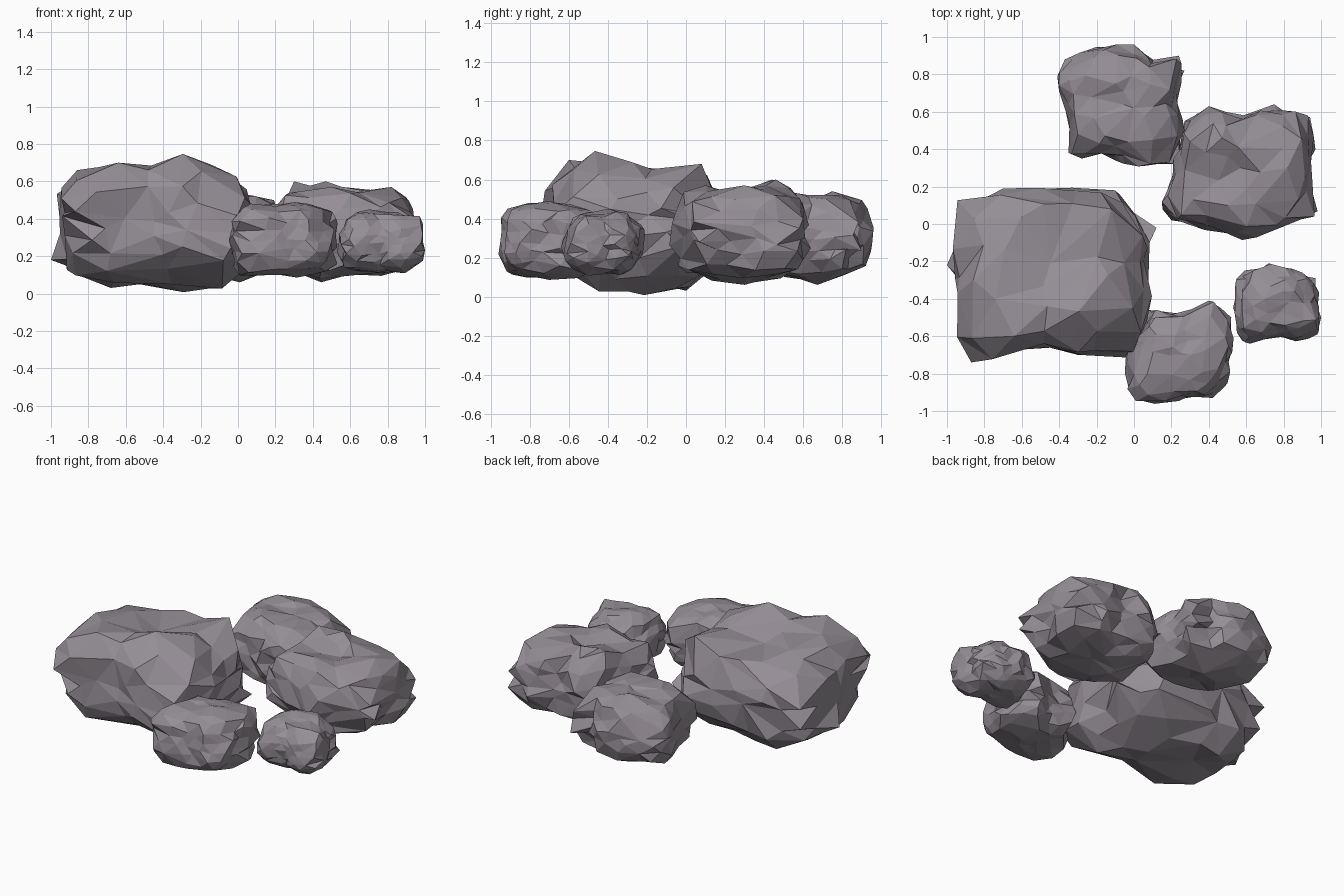
import bpy, bmesh, math, random
from mathutils import Vector, noise
from mathutils.geometry import intersect_line_line_2d

cube = bpy.data.objects.get("Cube")
if cube:
    bpy.data.objects.remove(cube, do_unlink=True)

# Single stone colour
stone = bpy.data.materials.new("grey_stone")
stone.use_nodes = True
colour = (0.30, 0.27, 0.305, 1)
stone.diffuse_color = colour
shader = next(n for n in stone.node_tree.nodes if n.type == "BSDF_PRINCIPLED")
shader.inputs["Base Color"].default_value = colour
shader.inputs["Roughness"].default_value = 0.9


def plan_radius(outline, centre, direction):
    """Distance from the centre to the plan outline along a direction."""
    far = centre + direction * 4
    hits = []
    for i, a in enumerate(outline):
        hit = intersect_line_line_2d(centre, far, outline[i - 1], a)
        if hit:
            hits.append((hit - centre).length)
    return min(hits) if hits else 0.3


def make_rock(name, outline, low, high, peaks, seed, rough, squareness, keep):
    rng = random.Random(seed)
    outline = [Vector(p) for p in outline]
    xs, ys = [p.x for p in outline], [p.y for p in outline]
    centre = Vector((min(xs) + max(xs), min(ys) + max(ys))) / 2
    mid, half = (low + high) / 2, (high - low) / 2
    reach = (max(xs) - min(xs)) * 0.16
    offset = Vector((seed, seed * 2, seed * 3)) * 1.37

    bm = bmesh.new()
    bmesh.ops.create_icosphere(bm, subdivisions=3, radius=1)

    # Rounded block that follows the plan outline, with chipped lumps
    for v in bm.verts:
        d = v.co + Vector([rng.gauss(0, 0.05) for _ in range(3)])
        d.normalize()
        flat = Vector((d.x, d.y))
        h = max(flat.length, 1e-4)
        s = (h ** squareness + abs(d.z) ** squareness) ** (-1 / squareness)
        lump = noise.noise(d * 2.4 + offset) * 0.6 + rng.uniform(-0.4, 0.4)
        s *= 1 + rough * (lump - 0.25)
        side = flat / h * (plan_radius(outline, centre, flat / h) * s * h)
        v.co = (centre.x + side.x, centre.y + side.y, mid + half * d.z * s)

    # Pull the surface out to the corners, peaks and hollows with a soft falloff
    corners = [Vector((p.x, p.y, mid + rng.uniform(-0.4, 0.3) * half)) for p in outline]
    free = list(bm.verts)
    for target in corners + [Vector(p) for p in peaks]:
        v = min(free, key=lambda k: (k.co - target).length)
        start, shift = v.co.copy(), target - v.co
        free.remove(v)
        v.co = target
        for other in free:
            other.co += shift * 0.8 * math.exp(-((other.co - start).length / reach) ** 2)

    bmesh.ops.recalc_face_normals(bm, faces=bm.faces)
    mesh = bpy.data.meshes.new(name)
    bm.to_mesh(mesh)
    bm.free()
    mesh.materials.append(stone)
    rock = bpy.data.objects.new(name, mesh)
    bpy.context.collection.objects.link(rock)
    if keep < 1:
        facets = rock.modifiers.new("broad_facets", "DECIMATE")
        facets.ratio = keep


# Large boulder, front right
make_rock("large_boulder",
          [(-.96, -.22), (-.93, -.4), (-.94, -.6), (-.87, -.74), (-.48, -.65), (-.3, -.7),
           (0, -.68), (.09, -.45), (.04, -.2), (.12, -.02), (-.1, .18), (-.7, .19), (-.93, .1)],
          .06, .67,
          [(-.28, -.44, .75), (-.64, -.6, .7), (-.12, .08, .68), (-.86, -.3, .66),
           (-1, -.22, .18), (-.29, -.22, 0), (-.09, -.42, .02), (-.68, 0, .03),
           (-.47, -.22, .61), (0, .06, .2)],
          seed=3, rough=.12, squareness=3.8, keep=.65)

# Broad boulder, back left
make_rock("broad_boulder",
          [(.15, .08), (.2, .02), (.45, -.03), (.63, -.08), (.75, -.01), (.97, .04), (.93, .16),
           (.97, .4), (.93, .58), (.75, .64), (.6, .58), (.4, .63), (.27, .55), (.21, .35)],
          .09, .56,
          [(.3, .44, .6), (.47, .46, .6), (.82, .3, .57), (.57, .3, .51), (.5, .1, .57),
           (.45, .3, .06)],
          seed=8, rough=.14, squareness=3.8, keep=.75)

# Back boulder
make_rock("back_boulder",
          [(-.41, .79), (-.37, .6), (-.35, .38), (-.1, .34), (.05, .31), (.25, .32), (.27, .5),
           (.23, .65), (.27, .82), (.24, .9), (.13, .86), (0, .96), (-.25, .93), (-.37, .88)],
          .09, .53, [(-.1, .75, .54), (.1, .45, .52), (0, .67, .06)],
          seed=14, rough=.14, squareness=3.8, keep=.8)

# Front stone
make_rock("front_stone",
          [(-.04, -.66), (-.03, -.87), (.02, -.94), (.2, -.95), (.42, -.93), (.5, -.85),
           (.53, -.65), (.52, -.5), (.4, -.41), (.25, -.48), (.08, -.46), (.04, -.58)],
          .09, .48, [(.3, -.7, .49), (.03, -.86, .46)],
          seed=21, rough=.15, squareness=4, keep=.9)

# Small stone, front left
make_rock("small_stone",
          [(.53, -.45), (.56, -.28), (.72, -.21), (.85, -.24), (.97, -.29), (1, -.5),
           (.98, -.59), (.88, -.62), (.75, -.6), (.62, -.64), (.55, -.58)],
          .11, .43, [(.7, -.4, .45)],
          seed=30, rough=.18, squareness=3.5, keep=1)
